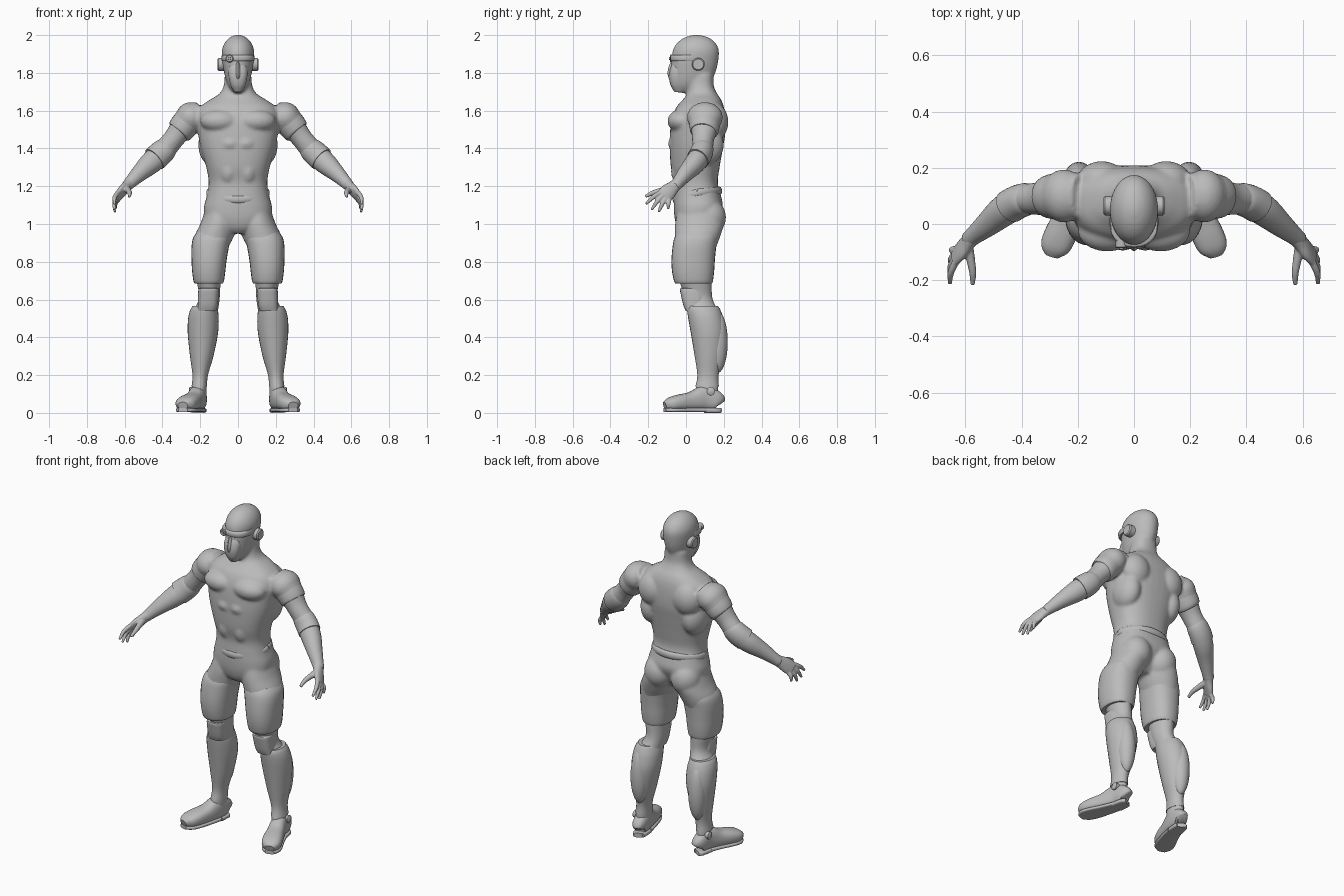
import bpy, bmesh, math
from mathutils import Vector, Matrix

grey = bpy.data.materials.new("plain_grey")
grey.diffuse_color = (0.5, 0.5, 0.5, 1)
X, Y, Z = Vector((1, 0, 0)), Vector((0, 1, 0)), Vector((0, 0, 1))


def spline(rings, sub):
    """Catmull-Rom interpolation of ring parameters."""
    out = []
    for i in range(len(rings) - 1):
        p = [rings[max(0, min(len(rings) - 1, i + k))] for k in (-1, 0, 1, 2)]
        for j in range(sub):
            t = j / sub
            out.append([0.5 * (2 * b + (c - a) * t + (2 * a - 5 * b + 4 * c - d) * t * t
                               + (3 * b - a - 3 * c + d) * t ** 3) for a, b, c, d in zip(*p)])
    return out + [list(rings[-1])]


def loft(bm, rings, ref=None, n=28, sub=4, power=2.0):
    """Skin rings (x, y, z, a, b); level rings if ref is None, else square to the path."""
    rs = spline(rings, sub)
    loops = []
    for i, (x, y, z, a, b) in enumerate(rs):
        u, v = X, Y
        if ref is not None:
            t = Vector(rs[min(i + 1, len(rs) - 1)][:3]) - Vector(rs[max(i - 1, 0)][:3])
            u = t.cross(ref).normalized()
            v = u.cross(t).normalized()
        loop = []
        for k in range(n):
            c, s = math.cos(2 * math.pi * k / n), math.sin(2 * math.pi * k / n)
            c = math.copysign(abs(c) ** (2 / power), c)
            s = math.copysign(abs(s) ** (2 / power), s)
            loop.append(bm.verts.new(Vector((x, y, z)) + u * a * c + v * b * s))
        loops.append(loop)
    for p, q in zip(loops, loops[1:]):
        for k in range(n):
            bm.faces.new((p[k], p[(k + 1) % n], q[(k + 1) % n], q[k]))
    bm.faces.new(loops[0])
    bm.faces.new(loops[-1])


def level(rows, side=1):
    """Rows (z, x centre, half width, front y, back y) to rings."""
    return [(side * x, (f + b) / 2, z, a, (b - f) / 2) for z, x, a, f, b in rows]


def flip(rings, side):
    return [(side * r[0], *r[1:]) for r in rings]


def ball(bm, c, r, both=True):
    for s in (1, -1) if both else (1,):
        m = Matrix.Translation((s * c[0], c[1], c[2])) @ Matrix.Diagonal((*r, 1))
        bmesh.ops.create_uvsphere(bm, u_segments=28, v_segments=18, radius=1, matrix=m)


def finish(name, bm, voxel=0, smooth=0, angle=40):
    bmesh.ops.recalc_face_normals(bm, faces=bm.faces)
    me = bpy.data.meshes.new(name)
    bm.to_mesh(me)
    bm.free()
    me.materials.append(grey)
    ob = bpy.data.objects.new(name, me)
    bpy.context.collection.objects.link(ob)
    bpy.ops.object.select_all(action='DESELECT')
    ob.select_set(True)
    bpy.context.view_layer.objects.active = ob
    bpy.ops.object.shade_smooth_by_angle(angle=math.radians(angle))
    if voxel:
        m = ob.modifiers.new("fuse", 'REMESH')
        m.mode, m.voxel_size, m.use_smooth_shade = 'VOXEL', voxel, True
        m = ob.modifiers.new("soften", 'SMOOTH')
        m.factor, m.iterations = 0.5, smooth
    return ob


# Body: torso, head, limbs and muscles fused into one skin
bm = bmesh.new()
loft(bm, level([(.95, 0, .06, -.02, .11), (.98, 0, .12, -.045, .14), (1.03, 0, .172, -.06, .17),
                (1.09, 0, .18, -.065, .195), (1.15, 0, .165, -.064, .185), (1.22, 0, .155, -.062, .168),
                (1.3, 0, .168, -.08, .178), (1.4, 0, .197, -.086, .195), (1.48, 0, .212, -.085, .208),
                (1.56, 0, .22, -.075, .208), (1.62, 0, .2, -.05, .2), (1.66, 0, .145, -.015, .185),
                (1.69, 0, .098, .005, .165), (1.73, 0, .076, .012, .147), (1.79, 0, .07, .02, .145)]),
     n=40, power=2.4)
loft(bm, level([(1.695, 0, .022, -.05, .02), (1.73, 0, .05, -.068, .1), (1.77, 0, .066, -.076, .14),
                (1.82, 0, .077, -.078, .162), (1.87, 0, .084, -.076, .172), (1.92, 0, .085, -.07, .174),
                (1.96, 0, .07, -.046, .155), (1.988, 0, .043, -.005, .118), (2.001, 0, .012, .04, .07)]), n=36)
for s in (1, -1):
    loft(bm, flip([(.19, .1, 1.595, .06, .08), (.26, .1, 1.55, .078, .088), (.31, .095, 1.49, .062, .068),
                   (.345, .09, 1.445, .056, .058), (.40, .085, 1.38, .06, .054), (.46, .05, 1.325, .06, .056),
                   (.52, 0, 1.27, .046, .045), (.575, -.045, 1.215, .033, .033),
                   (.592, -.062, 1.197, .03, .034)], s), Y)
    loft(bm, level([(1.07, .095, .08, -.045, .19), (1.0, .105, .095, -.058, .2), (.93, .128, .104, -.06, .18),
                    (.85, .15, .088, -.06, .152), (.75, .155, .076, -.055, .138), (.68, .154, .062, -.03, .137),
                    (.6, .152, .055, -.004, .142), (.52, .178, .07, .012, .18), (.42, .185, .075, .03, .2),
                    (.3, .192, .058, .05, .19), (.2, .2, .038, .065, .168), (.13, .205, .039, .05, .172),
                    (.05, .205, .036, .06, .168)], s))
ball(bm, (.095, -.025, 1.545), (.105, .073, .062))    # pectorals
ball(bm, (.04, -.035, 1.425), (.065, .06, .05))       # upper belly
ball(bm, (.05, .0, 1.28), (.06, .08, .09))            # lower belly
ball(bm, (.14, .1, 1.42), (.07, .1, .11))             # flanks
ball(bm, (.115, .15, 1.54), (.09, .074, .1))          # shoulder blades
ball(bm, (.25, .1, 1.565), (.08, .095, .08))          # shoulders
ball(bm, (.09, .12, 1.035), (.088, .092, .1))         # buttocks
finish("body", bm, 0.0085, 6)

# Hands: palm, four fingers and thumb
bm = bmesh.new()
fan = Vector((0, -.75, .65))
tips = [(.647, -.095, 1.08), (.652, -.145, 1.063), (.656, -.183, 1.075), (.655, -.213, 1.105)]
for s in (1, -1):
    loft(bm, flip([(.57, -.04, 1.22, .03, .031), (.592, -.065, 1.197, .026, .034),
                   (.615, -.093, 1.172, .022, .043), (.638, -.118, 1.145, .016, .042)], s), fan)
    for k, tip in enumerate(tips):
        base = Vector((.634, -.112, 1.148)) + fan * (k - 1.5) * .02
        mid = (base + Vector(tip)) / 2 + Vector((.008, 0, .006))
        loft(bm, flip([(*base, .013, .013), (*mid, .012, .012), (*tip, .007, .007)], s), fan, n=12)
    loft(bm, flip([(.592, -.075, 1.19, .02, .02), (.582, -.125, 1.178, .016, .017),
                   (.574, -.175, 1.165, .013, .013), (.575, -.216, 1.145, .008, .008)], s), Z, n=12)
finish("hands", bm, 0.0045, 3)

# Sleeve cuffs and elbow pads
bm = bmesh.new()
for s in (1, -1):
    loft(bm, flip([(.265, .099, 1.545, .076, .084), (.29, .098, 1.515, .075, .08), (.308, .096, 1.49, .07, .074),
                   (.314, .095, 1.483, .06, .062)], s), Y)
finish("sleeve_cuffs", bm)
bm = bmesh.new()
for s in (1, -1):
    loft(bm, flip([(.365, .09, 1.422, .05, .05), (.385, .088, 1.397, .063, .058), (.415, .078, 1.368, .067, .06),
                   (.443, .062, 1.343, .067, .06)], s), Y)
finish("elbow_pads", bm)

# Hem of the shirt, dipping at the front
bm = bmesh.new()
hem = []
for i in range(49):
    a = 2 * math.pi * i / 48
    hem.append((.155 * math.cos(a), .06 + .118 * math.sin(a),
                1.165 + .035 * math.sin(a) * (1 if math.sin(a) < 0 else .3), .013, .022))
loft(bm, hem, Z, n=12, sub=1)
finish("shirt_hem", bm)

# Thigh guards
bm = bmesh.new()
for s in (1, -1):
    loft(bm, level([(.685, .155, .074, -.056, .137), (.70, .155, .081, -.064, .143), (.75, .155, .088, -.074, .149),
                    (.81, .153, .093, -.077, .153), (.88, .147, .099, -.071, .16),
                    (.925, .138, .1, -.062, .167), (.955, .13, .09, -.045, .165)], s), power=2.3)
finish("thigh_guards", bm)

# Knee bands and pads
bm = bmesh.new()
for s in (1, -1):
    loft(bm, level([(.54, .165, .05, -.002, .1), (.57, .16, .053, -.014, .1), (.62, .157, .055, -.026, .1),
                    (.655, .155, .054, -.032, .09), (.66, .155, .046, -.022, .08)], s), power=3)
finish("knee_pads", bm)

# Shin guards with calf plates
bm = bmesh.new()
for s in (1, -1):
    loft(bm, level([(.14, .205, .041, .05, .174), (.2, .2, .041, .06, .172), (.3, .192, .062, .046, .195),
                    (.42, .186, .08, .026, .21), (.5, .183, .081, .012, .198), (.545, .18, .073, .006, .182),
                    (.565, .176, .064, .01, .17)], s))
finish("shin_guards", bm)
bm = bmesh.new()
ball(bm, (.196, .165, .375), (.052, .056, .165))
finish("calf_plates", bm)

# Boots: uppers, soles and ankle studs
bm = bmesh.new()
foot = [(.199, .178, .05, .022, .03), (.203, .165, .062, .038, .05), (.212, .1, .078, .044, .066),
        (.235, .03, .062, .05, .05), (.263, -.04, .054, .057, .042), (.283, -.085, .046, .051, .034),
        (.292, -.112, .038, .026, .02)]
for s in (1, -1):
    loft(bm, flip(foot, s), Z, power=2.5)
finish("boots", bm)
bm = bmesh.new()
for s in (1, -1):
    for part, h in ((foot[:3], .013), (foot[2:], .011)):
        loft(bm, flip([(x, y, .026 - h, a * .98, h) for x, y, z, a, b in part], s), Z, power=4)
finish("boot_soles", bm)
bm = bmesh.new()
for s in (1, -1):
    loft(bm, flip([(.235, .132, .115, .022, .022), (.255, .132, .115, .022, .022),
                   (.26, .132, .115, .014, .014)], s), Z, n=18, sub=1)
finish("ankle_studs", bm)

# Face mask with a nose ridge
bm = bmesh.new()
loft(bm, level([(1.70, 0, .022, -.062, 0), (1.735, 0, .04, -.082, 0), (1.78, 0, .05, -.09, 0),
                (1.82, 0, .05, -.084, 0), (1.845, 0, .04, -.074, 0)]), power=2.6)
loft(bm, level([(1.755, 0, .012, -.085, -.03), (1.79, 0, .018, -.097, -.03), (1.83, 0, .014, -.093, -.03),
                (1.86, 0, .009, -.08, -.03)]), n=12)
finish("face_mask", bm)

# Brow band running to the ears
bm = bmesh.new()
loft(bm, level([(1.862, 0, .084, -.078, .1), (1.868, 0, .087, -.083, .1), (1.888, 0, .087, -.083, .1),
                (1.894, 0, .084, -.076, .1)]), sub=2, power=2.3)
finish("brow_band", bm)

# Ear discs with recessed centres, and the round eyepiece
bm = bmesh.new()
for s in (1, -1):
    loft(bm, flip([(.07, .065, 1.845, .034, .034), (.103, .065, 1.845, .034, .034), (.109, .065, 1.845, .028, .028),
                   (.109, .065, 1.845001, .02, .02), (.101, .065, 1.845, .018, .018)], s), Z, n=24, sub=1)
finish("ear_discs", bm)
bm = bmesh.new()
for r, front in ((.021, -.086), (.009, -.09)):
    loft(bm, [(-.045, -.03, 1.876, r, r), (-.045, front + .004, 1.876, r, r),
              (-.045, front, 1.876, r * .8, r * .8)], Z, n=20, sub=1)
finish("eyepiece", bm)
